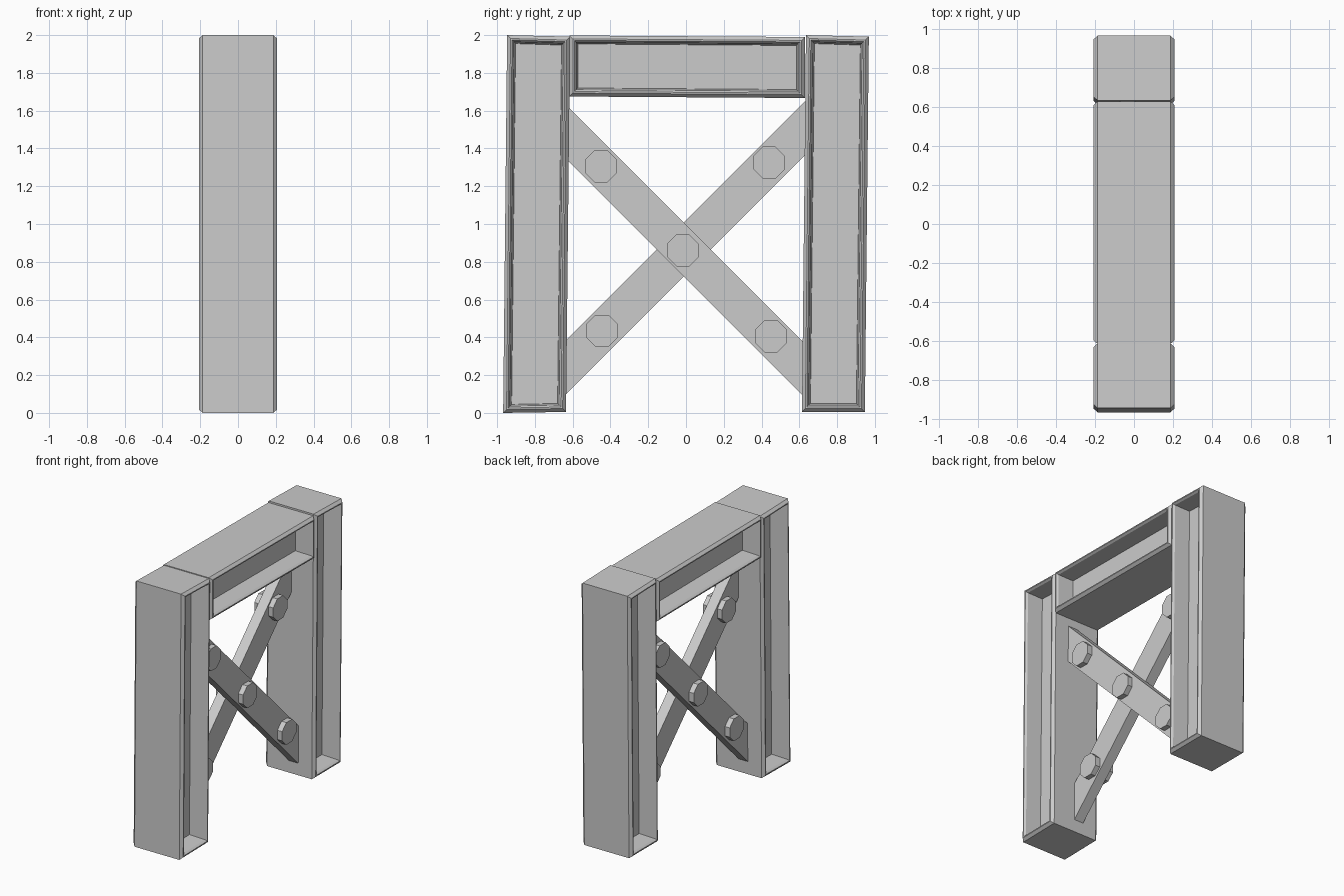
import bpy, bmesh, math
from mathutils import Matrix

if "Cube" in bpy.data.objects:
    bpy.data.objects.remove(bpy.data.objects["Cube"])


def finish(bm, name):
    bmesh.ops.recalc_face_normals(bm, faces=bm.faces)
    mesh = bpy.data.meshes.new(name)
    bm.to_mesh(mesh)
    bm.free()
    ob = bpy.data.objects.new(name, mesh)
    bpy.context.collection.objects.link(ob)
    return ob


def loft(name, corners, profile):
    """Skin a (y, z) quad along x; profile rows are (x, inset).
    Corner order: bottom left, bottom right, top right, top left."""
    signs = [(1, 1), (-1, 1), (-1, -1), (1, -1)]
    bm = bmesh.new()
    rings = [[bm.verts.new((x, y + sy * d, z + sz * d))
              for (y, z), (sy, sz) in zip(corners, signs)] for x, d in profile]
    for a, b in zip(rings, rings[1:]):
        for i in range(4):
            j = (i + 1) % 4
            bm.faces.new((a[i], a[j], b[j], b[i]))
    bm.faces.new(rings[0])
    bm.faces.new(rings[-1])
    return finish(bm, name)


# Chamfered girder section with a deep recess on both x sides
half = [(0.187, 0), (0.207, 0.018), (0.207, 0.026), (0.192, 0.036), (0.07, 0.045)]
girder = [(-x, d) for x, d in reversed(half)] + half

# Slightly leaning posts
for name, dy in (("front_post", 0), ("back_post", 1.582)):
    loft(name, [(-0.968 + dy, 0.005 - 0.005 * (dy == 0)), (-0.635 + dy, 0.005),
                (-0.614 + dy, 1.992), (-0.947 + dy, 2.0)], girder)

# Top beam
loft("top_beam", [(-0.617, 1.675), (0.63, 1.667), (0.63, 1.99), (-0.617, 1.998)], girder)

# Crossed braces, ends cut upright against the posts
loft("brace_right", [(-0.635, 1.345), (0.635, 0.075), (0.635, 0.36), (-0.635, 1.63)],
     [(-0.006, 0), (0.073, 0)])
loft("brace_left", [(-0.645, 0.09), (0.645, 1.38), (0.645, 1.665), (-0.645, 0.375)],
     [(-0.073, 0), (0.006, 0)])

# Eight-sided bolts through the braces: y, z, x start, x end
bolts = [(-0.45, 1.305, -0.045, 0.113), (0.45, 0.405, -0.045, 0.113),
         (-0.445, 0.435, -0.113, 0.045), (0.44, 1.325, -0.113, 0.045),
         (-0.016, 0.86, -0.113, 0.113)]
for i, (y, z, x0, x1) in enumerate(bolts):
    bm = bmesh.new()
    mat = (Matrix.Translation(((x0 + x1) / 2, y, z)) @ Matrix.Rotation(math.pi / 2, 4, 'Y')
           @ Matrix.Rotation(math.pi / 8, 4, 'Z'))
    bmesh.ops.create_cone(bm, cap_ends=True, segments=8, radius1=0.091, radius2=0.091,
                          depth=x1 - x0, matrix=mat)
    finish(bm, f"bolt_{i + 1}")
